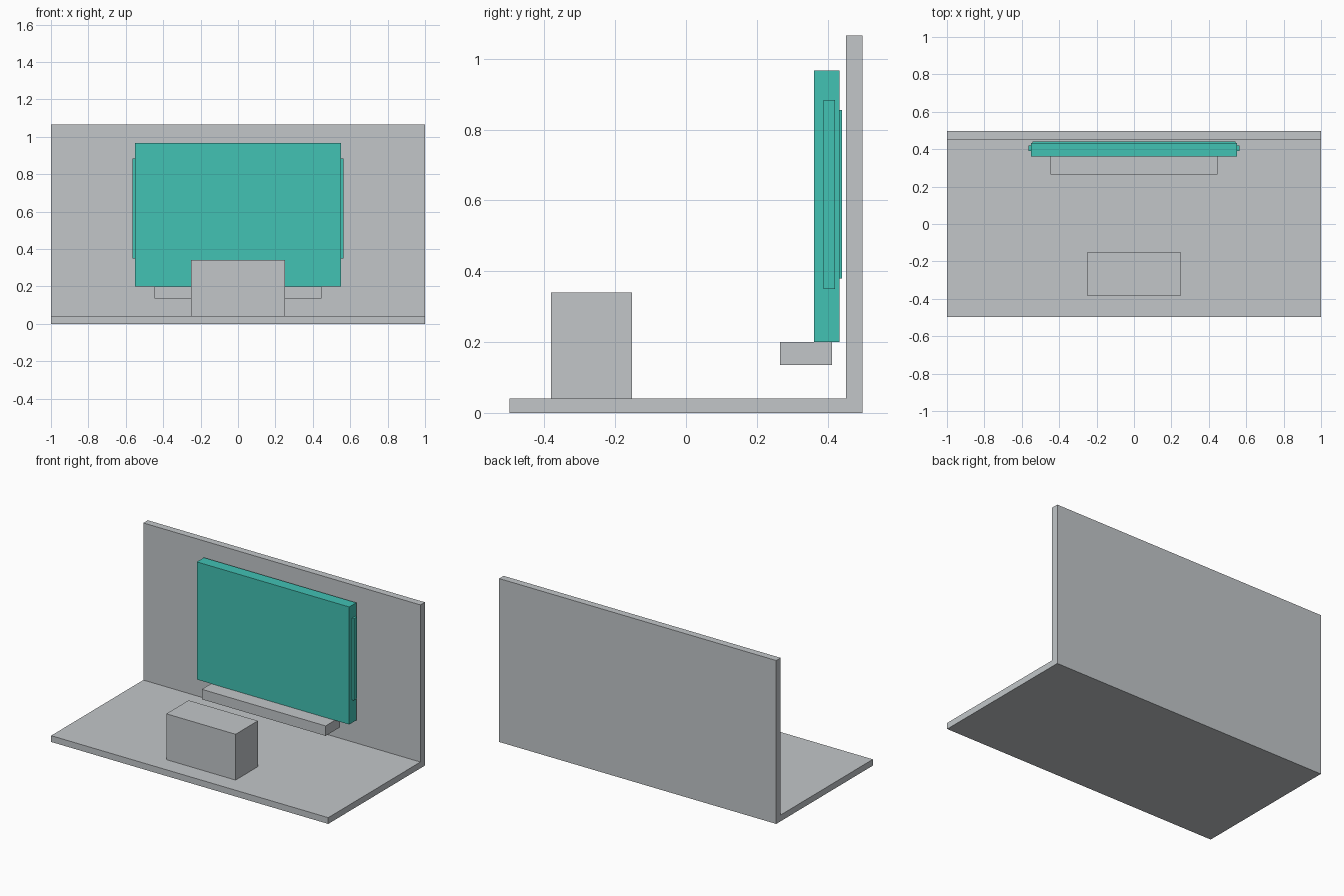
import bpy
import bmesh

default = bpy.data.objects.get("Cube")
if default:
    bpy.data.objects.remove(default, do_unlink=True)


def make_material(name, rgb):
    mat = bpy.data.materials.new(name)
    mat.use_nodes = True
    color = (*rgb, 1.0)
    mat.diffuse_color = color
    mat.node_tree.nodes["Principled BSDF"].inputs["Base Color"].default_value = color
    return mat


grey = make_material("light grey", (0.54, 0.565, 0.584))
teal = make_material("teal", (0.054, 0.539, 0.456))


def add_object(name, bm, mat):
    bmesh.ops.recalc_face_normals(bm, faces=bm.faces)
    mesh = bpy.data.meshes.new(name)
    bm.to_mesh(mesh)
    bm.free()
    mesh.materials.append(mat)
    obj = bpy.data.objects.new(name, mesh)
    bpy.context.collection.objects.link(obj)
    return obj


def box(name, xs, ys, zs, mat):
    """Box spanning the given (low, high) range on each axis."""
    bm = bmesh.new()
    bmesh.ops.create_cube(bm, size=1)
    for v in bm.verts:
        v.co = [r[0] if c < 0 else r[1] for c, r in zip(v.co, (xs, ys, zs))]
    return add_object(name, bm, mat)


# Floor and back wall: one L-shaped profile extruded across the width
profile = [(-0.498, 0), (0.498, 0), (0.498, 1.066), (0.452, 1.066),
           (0.452, 0.041), (-0.498, 0.041)]
bm = bmesh.new()
face = bm.faces.new([bm.verts.new((-1, y, z)) for y, z in profile])
extruded = bmesh.ops.extrude_face_region(bm, geom=[face])["geom"]
bmesh.ops.translate(bm, vec=(2, 0, 0),
                    verts=[g for g in extruded if isinstance(g, bmesh.types.BMVert)])
add_object("floor_and_wall", bm, grey)

# Free-standing block and the low bar under the screen
box("table_block", (-0.25, 0.25), (-0.382, -0.152), (0.041, 0.34), grey)
box("sound_bar", (-0.447, 0.447), (0.265, 0.412), (0.135, 0.2), grey)

# Screen with its rear plate and side strips
box("screen", (-0.55, 0.55), (0.361, 0.434), (0.2, 0.967), teal)
box("screen_back_plate", (-0.543, 0.543), (0.434, 0.44), (0.38, 0.855), teal)
for side, xs in (("left", (0.55, 0.564)), ("right", (-0.564, -0.55))):
    box(side + "_side_strip", xs, (0.389, 0.421), (0.35, 0.884), teal)
